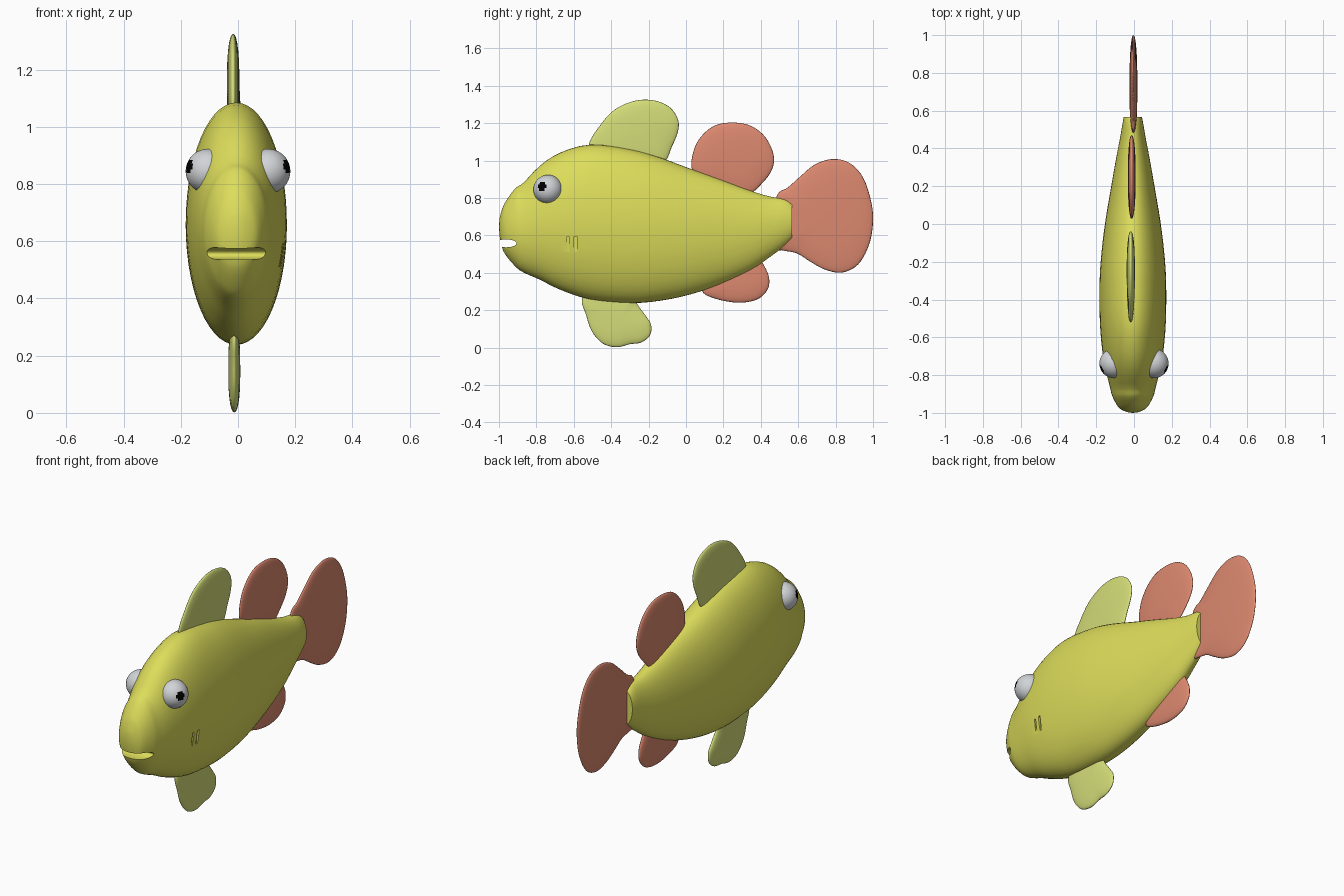
import bpy, bmesh, math
from mathutils import Vector

if "Cube" in bpy.data.objects:
    bpy.data.objects.remove(bpy.data.objects["Cube"])


def material(name, rgb):
    m = bpy.data.materials.new(name)
    m.diffuse_color = (*rgb, 1)
    m.use_nodes = True
    m.node_tree.nodes["Principled BSDF"].inputs["Base Color"].default_value = m.diffuse_color
    return m


YELLOW = material("body_yellow", (0.72, 0.72, 0.105))
LIME = material("fin_lime", (0.66, 0.72, 0.19))
CORAL = material("fin_coral", (0.72, 0.25, 0.16))
WHITE = material("eye_white", (0.64, 0.66, 0.68))
BLACK = material("pupil_black", (0, 0, 0))


def make_object(name, bm, mats, angle=40):
    bmesh.ops.recalc_face_normals(bm, faces=bm.faces)
    me = bpy.data.meshes.new(name)
    bm.to_mesh(me)
    bm.free()
    for m in mats:
        me.materials.append(m)
    ob = bpy.data.objects.new(name, me)
    bpy.context.collection.objects.link(ob)
    smooth(ob, angle)
    return ob


def smooth(ob, angle=40):
    bpy.ops.object.select_all(action='DESELECT')
    ob.select_set(True)
    bpy.context.view_layer.objects.active = ob
    bpy.ops.object.shade_smooth_by_angle(angle=math.radians(angle))


def catmull(p0, p1, p2, p3, t):
    return 0.5 * (2 * p1 + (p2 - p0) * t + (2 * p0 - 5 * p1 + 4 * p2 - p3) * t * t
                  + (3 * p1 - p0 - 3 * p2 + p3) * t ** 3)


def bridge(bm, a, b):
    n = len(a)
    for i in range(n):
        bm.faces.new((a[i], a[(i + 1) % n], b[(i + 1) % n], b[i]))


# Body: elliptical sections (y, top z, bottom z, half width)
SECTIONS = [
    (-0.997, 0.69, 0.60, 0.025), (-0.988, 0.725, 0.55, 0.05), (-0.968, 0.775, 0.50, 0.078),
    (-0.914, 0.85, 0.435, 0.108), (-0.87, 0.88, 0.402, 0.120), (-0.78, 0.973, 0.362, 0.142),
    (-0.67, 1.043, 0.308, 0.162), (-0.51, 1.085, 0.257, 0.175), (-0.30, 1.06, 0.238, 0.176),
    (-0.14, 1.016, 0.25, 0.165), (0.02, 0.957, 0.283, 0.145), (0.18, 0.90, 0.337, 0.118),
    (0.34, 0.84, 0.41, 0.09), (0.45, 0.807, 0.485, 0.069), (0.53, 0.795, 0.545, 0.055),
    (0.567, 0.772, 0.577, 0.048)]
BODY_X = -0.006
bm = bmesh.new()
pts = [Vector(s) for s in SECTIONS]
rows = []
for i in range(len(pts) - 1):
    q = [pts[max(i - 1, 0)], pts[i], pts[i + 1], pts[min(i + 2, len(pts) - 1)]]
    rows += [catmull(*q, t / 3) for t in range(3)]
rows.append(pts[-1])
rings = []
for y, top, bot, w in rows:
    rings.append([bm.verts.new((BODY_X + w * math.cos(a), y, (top + bot) / 2 + (top - bot) / 2 * math.sin(a)))
                  for a in (math.tau * k / 56 for k in range(56))])
for a, b in zip(rings, rings[1:]):
    bridge(bm, a, b)
bm.faces.new(rings[-1])
tip = bm.verts.new((BODY_X, -1.0, 0.645))
for i in range(56):
    bm.faces.new((tip, rings[0][i], rings[0][(i + 1) % 56]))
body = make_object("body", bm, [YELLOW])


def cut(target, bm):
    cutter = make_object("cutter", bm, [YELLOW])
    cutter.hide_render = True
    mod = target.modifiers.new("cut", 'BOOLEAN')
    mod.operation, mod.solver, mod.object = 'DIFFERENCE', 'EXACT', cutter
    bpy.context.view_layer.objects.active = target
    bpy.ops.object.modifier_apply(modifier=mod.name)
    bpy.data.objects.remove(cutter)


# Mouth slot across the snout
bm = bmesh.new()
ends = [[bm.verts.new((x, -0.962 + 0.056 * math.cos(a), 0.557 + 0.021 * math.sin(a)))
         for a in (math.tau * k / 32 for k in range(32))] for x in (-0.2, 0.2)]
bridge(bm, *ends)
for e in ends:
    bm.faces.new(e)
cut(body, bm)

# Gill slits on the right side only
for y, w in ((-0.63, 0.011), (-0.591, 0.015)):
    bm = bmesh.new()
    bmesh.ops.create_cube(bm, size=1)
    bmesh.ops.scale(bm, vec=(0.06, w, 0.082), verts=bm.verts)
    bmesh.ops.translate(bm, vec=(0.174, y, 0.552), verts=bm.verts)
    cut(body, bm)
smooth(body)


# Fins: rounded outline in y, z, swollen to a soft lens
def fin(name, outline, x, half, mat):
    p = [Vector(o) for o in outline]
    n = len(p)
    loop = [catmull(p[i - 1], p[i], p[(i + 1) % n], p[(i + 2) % n], t / 5)
            for i in range(n) for t in range(5)]
    c = sum(loop, Vector((0, 0))) / len(loop)
    bm = bmesh.new()

    def ring(s, dx):
        return [bm.verts.new((x + dx, *(c + (v - c) * s))) for v in loop]

    rim = ring(1, 0)
    for side in (-1, 1):
        last = rim
        for s in (0.99, 0.96, 0.9, 0.8, 0.65, 0.45, 0.2):
            r = ring(s, side * half * (1 - s ** 2.4) ** (1 / 2.2))
            bridge(bm, last, r)
            last = r
        mid = bm.verts.new((x + side * half, *c))
        for i in range(len(last)):
            bm.faces.new((mid, last[i], last[(i + 1) % len(last)]))
    return make_object(name, bm, [mat], 80)


fin("front_dorsal_fin", [
    (-0.52, 1.08), (-0.46, 1.187), (-0.38, 1.273), (-0.27, 1.32), (-0.165, 1.32), (-0.085, 1.283),
    (-0.043, 1.22), (-0.043, 1.155), (-0.075, 1.075), (-0.13, 0.98), (-0.3, 0.96), (-0.47, 1.0)],
    -0.017, 0.022, LIME)
fin("rear_dorsal_fin", [
    (0.03, 0.96), (0.043, 1.06), (0.086, 1.134), (0.155, 1.187), (0.246, 1.203), (0.342, 1.187),
    (0.422, 1.128), (0.468, 1.032), (0.46, 0.952), (0.406, 0.877), (0.33, 0.82), (0.2, 0.84),
    (0.08, 0.89)], -0.012, 0.021, CORAL)
fin("tail_fin", [
    (0.487, 0.815), (0.545, 0.856), (0.61, 0.914), (0.69, 0.979), (0.786, 1.008), (0.877, 0.985),
    (0.947, 0.909), (0.989, 0.785), (1.0, 0.674), (0.979, 0.55), (0.92, 0.444), (0.834, 0.401),
    (0.743, 0.417), (0.663, 0.46), (0.594, 0.503), (0.519, 0.519), (0.481, 0.535), (0.46, 0.67)],
    -0.003, 0.021, CORAL)
fin("anal_fin", [
    (0.086, 0.305), (0.155, 0.262), (0.278, 0.24), (0.38, 0.257), (0.436, 0.31), (0.444, 0.374),
    (0.417, 0.438), (0.385, 0.47), (0.26, 0.47), (0.13, 0.4)], -0.01, 0.021, CORAL)
fin("belly_fin", [
    (-0.556, 0.257), (-0.535, 0.176), (-0.503, 0.086), (-0.444, 0.021), (-0.369, 0.002),
    (-0.3, 0.018), (-0.24, 0.027), (-0.193, 0.064), (-0.187, 0.123), (-0.22, 0.176),
    (-0.262, 0.235), (-0.3, 0.32), (-0.5, 0.33)], -0.013, 0.021, LIME)

# Eyes: white balls with the pupil coloured by direction
for side, name in ((1, "right_eye"), (-1, "left_eye")):
    bm = bmesh.new()
    bmesh.ops.create_uvsphere(bm, u_segments=56, v_segments=36, radius=0.078)
    look = Vector((side * 0.88, -0.42, 0.21)).normalized()
    for f in bm.faces:
        f.material_index = int(f.calc_center_median().normalized().dot(look) > 0.95)
    bmesh.ops.translate(bm, vec=(side * 0.105, -0.738, 0.845), verts=bm.verts)
    make_object(name, bm, [WHITE, BLACK])
